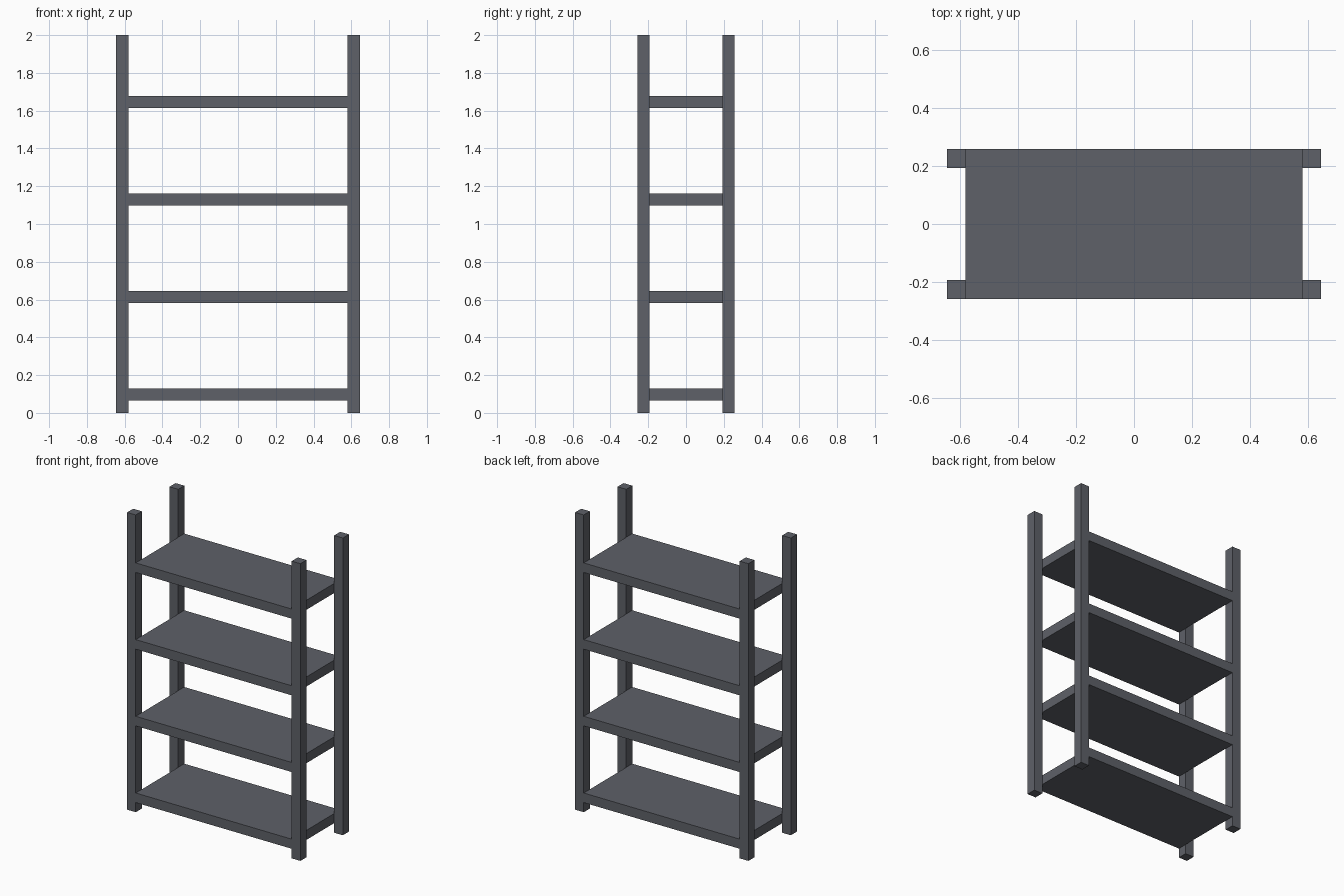
import bpy

if "Cube" in bpy.data.objects:
    bpy.data.objects.remove(bpy.data.objects["Cube"])

U = 2 / 31  # module: post width and shelf thickness

metal = bpy.data.materials.new("dark grey metal")
metal.diffuse_color = (0.112, 0.119, 0.138, 1)
metal.use_nodes = True
metal.node_tree.nodes["Principled BSDF"].inputs["Base Color"].default_value = metal.diffuse_color


def box(name, lo, hi):
    """Axis-aligned box between two corners given in modules."""
    centre = [(a + b) / 2 * U for a, b in zip(lo, hi)]
    bpy.ops.mesh.primitive_cube_add(size=1, location=centre)
    ob = bpy.context.object
    ob.name = name
    ob.scale = [(b - a) * U for a, b in zip(lo, hi)]
    bpy.ops.object.transform_apply(location=False, rotation=False, scale=True)
    ob.data.materials.append(metal)
    return ob


# Four corner posts, full height
for side, x in (("left", -10), ("right", 9)):
    for end, y in (("front", -4), ("back", 3)):
        box(f"{end}_{side}_post", (x, y, 0), (x + 1, y + 1, 31))

# Four evenly spaced shelves fitted between the left and right posts
for i in range(4):
    z = 1 + 8 * i
    box(f"shelf_{i + 1}", (-9, -4, z), (9, 4, z + 1))
